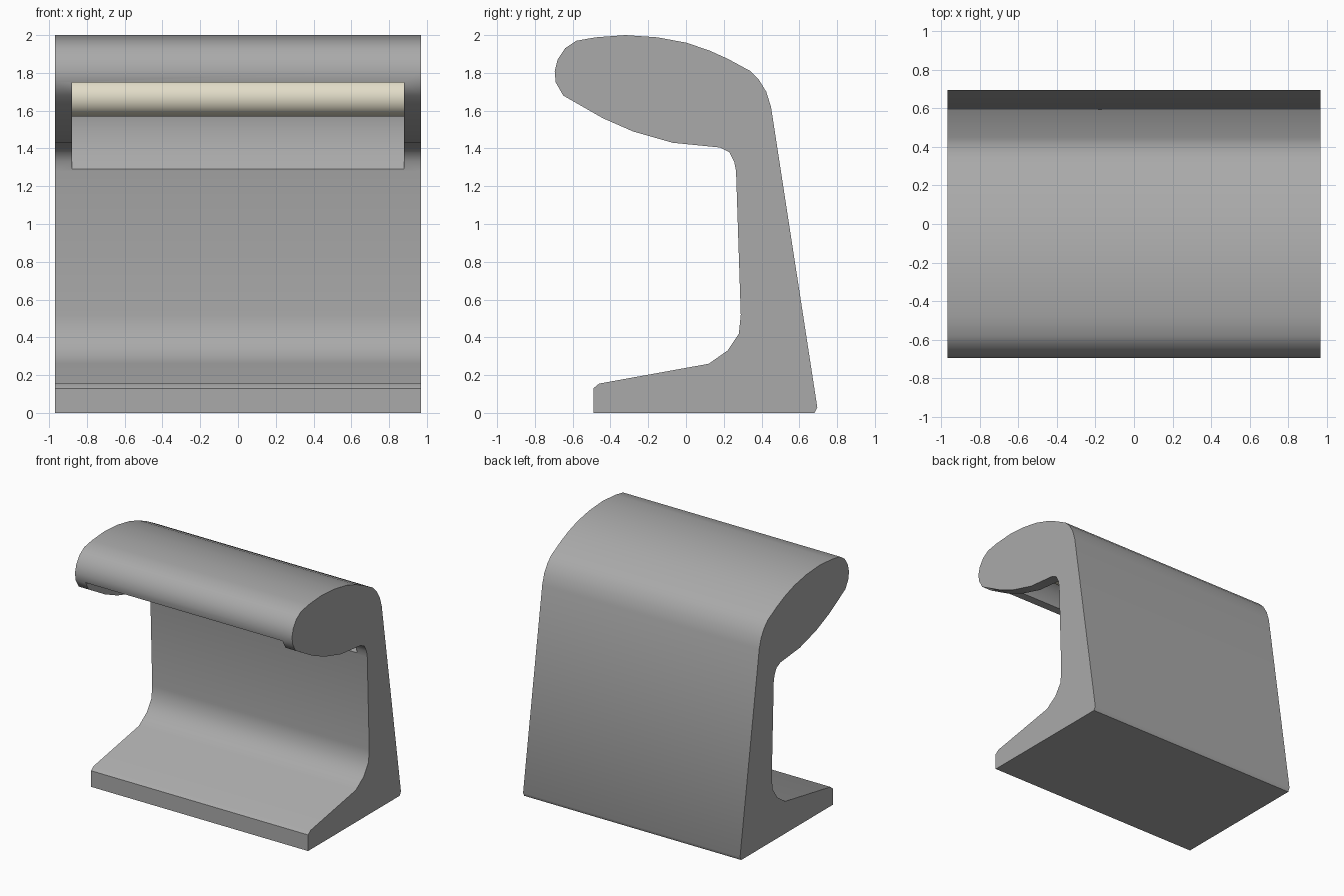
import bpy, bmesh, math

if "Cube" in bpy.data.objects:
    bpy.data.objects.remove(bpy.data.objects["Cube"])


def material(name, rgb):
    m = bpy.data.materials.new(name)
    m.diffuse_color = (*rgb, 1)
    m.use_nodes = True
    m.node_tree.nodes["Principled BSDF"].inputs["Base Color"].default_value = m.diffuse_color
    return m


def prism(name, profile, half, mat):
    """Extrude a (y, z) profile along x from -half to +half."""
    bm = bmesh.new()
    face = bm.faces.new([bm.verts.new((-half, y, z)) for y, z in profile])
    ext = bmesh.ops.extrude_face_region(bm, geom=[face])
    moved = [g for g in ext["geom"] if isinstance(g, bmesh.types.BMVert)]
    bmesh.ops.translate(bm, verts=moved, vec=(2 * half, 0, 0))
    bmesh.ops.recalc_face_normals(bm, faces=bm.faces)
    mesh = bpy.data.meshes.new(name)
    bm.to_mesh(mesh)
    bm.free()
    mesh.materials.append(mat)
    ob = bpy.data.objects.new(name, mesh)
    bpy.context.collection.objects.link(ob)
    return ob


def smooth(ob, degrees):
    bpy.ops.object.select_all(action="DESELECT")
    ob.select_set(True)
    bpy.context.view_layer.objects.active = ob
    bpy.ops.object.shade_smooth_by_angle(angle=math.radians(degrees))


grey = material("grey", (0.40, 0.40, 0.40))
cream = material("cream", (0.76, 0.72, 0.58))

# One-piece body: foot, leaning column and rounded head
body = prism("body", [
    (-0.49, 0), (0.68, 0), (0.695, 0.03),
    (0.45, 1.62), (0.425, 1.70), (0.385, 1.765), (0.34, 1.81),
    (0.22, 1.875), (0.12, 1.92), (0, 1.96), (-0.15, 1.988), (-0.32, 2.0),
    (-0.48, 1.988), (-0.58, 1.97), (-0.64, 1.93), (-0.68, 1.87),
    (-0.695, 1.81), (-0.69, 1.75), (-0.65, 1.68),
    (-0.44, 1.56), (-0.28, 1.49), (-0.07, 1.43), (0.18, 1.405),
    (0.23, 1.38), (0.255, 1.33), (0.265, 1.28),
    (0.29, 0.52), (0.28, 0.42), (0.22, 0.33), (0.12, 0.26),
    (-0.46, 0.155), (-0.49, 0.13)], 0.97, grey)

# Lamp recess under the head, open to the front and below
cutter = prism("recess_cutter", [
    (-0.80, 1.75), (-0.62, 1.75), (-0.58, 1.84), (-0.48, 1.89),
    (-0.32, 1.905), (-0.15, 1.895), (0, 1.865), (0.15, 1.81),
    (0.26, 1.73), (0.32, 1.62), (0.33, 1.49), (0.30, 1.36),
    (0.264, 1.29), (0.0, 1.29), (-0.80, 1.29)], 0.88, grey)
cutter.hide_render = True
cutter.hide_set(True)

cut = body.modifiers.new("recess", "BOOLEAN")
cut.operation = "DIFFERENCE"
cut.solver = "EXACT"
cut.object = cutter
bpy.context.view_layer.objects.active = body
bpy.ops.object.modifier_apply(modifier=cut.name)
bpy.data.objects.remove(cutter)
smooth(body, 40)

# Lamp tube spanning the recess
n, r = 24, 0.10
tube = prism("lamp_tube", [
    (-0.08 + r * math.cos(2 * math.pi * i / n),
     1.67 + r * math.sin(2 * math.pi * i / n)) for i in range(n)], 0.88, cream)
smooth(tube, 40)
